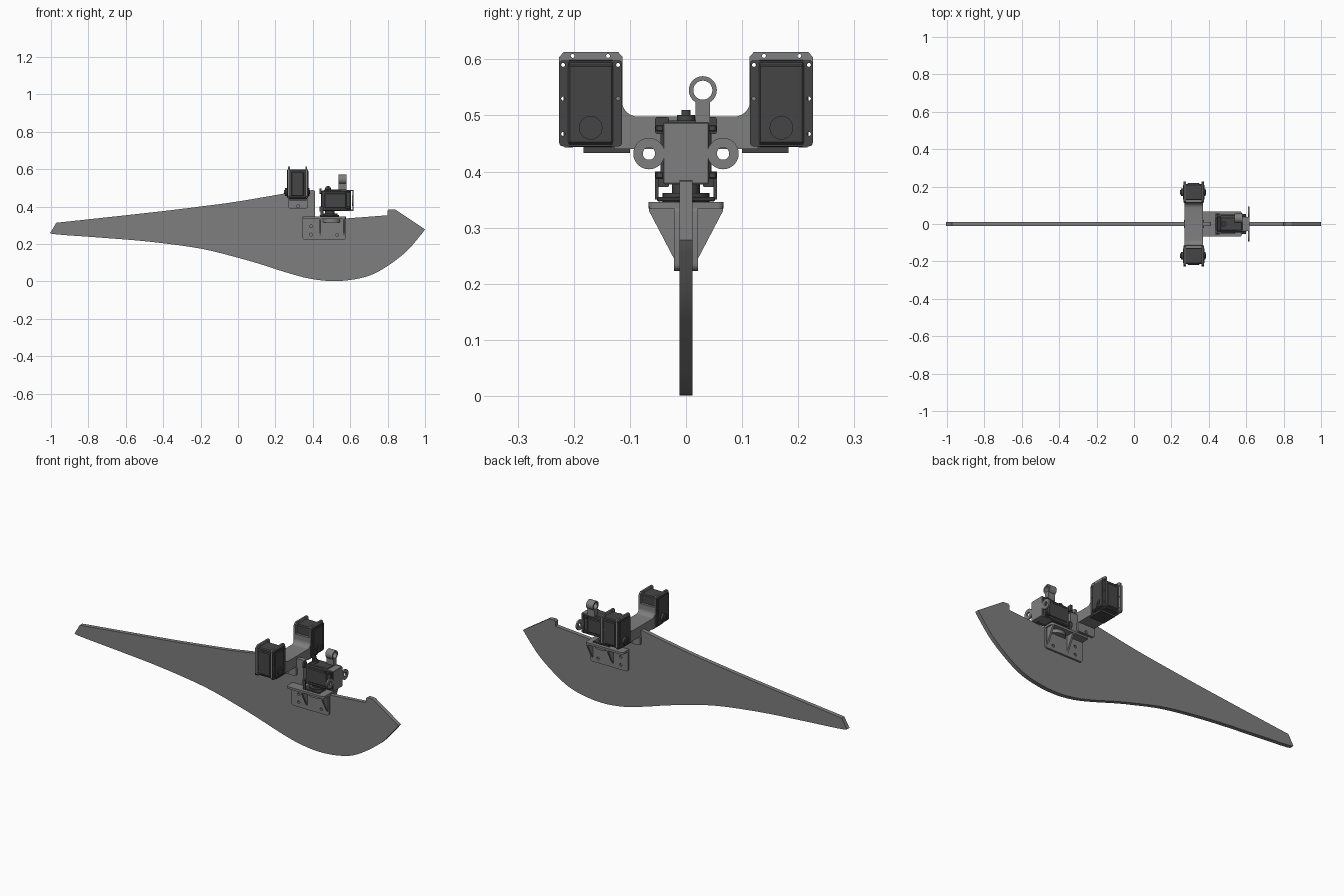
import bpy
from math import sin, cos, pi, radians
from mathutils import Matrix, Vector

if "Cube" in bpy.data.objects:
    bpy.data.objects.remove(bpy.data.objects["Cube"])


def material(name, v):
    m = bpy.data.materials.new(name)
    m.diffuse_color = (v, v, v, 1)
    m.use_nodes = True
    m.node_tree.nodes["Principled BSDF"].inputs["Base Color"].default_value = m.diffuse_color
    return m


dark = material("dark_plastic", 0.06)
grey = material("grey_plate", 0.21)

# local (u, v, depth) axes for each drawing plane
PLANES = {
    "xz": Matrix(((1, 0, 0), (0, 0, -1), (0, 1, 0))).to_4x4(),
    "yz": Matrix(((0, 0, 1), (1, 0, 0), (0, 1, 0))).to_4x4(),
    "xy": Matrix.Identity(4),
}
NORMALS = {"xz": Vector((0, 1, 0)), "yz": Vector((1, 0, 0)), "xy": Vector((0, 0, 1))}


def circle(u, v, r, n=28):
    return [(u + r * cos(2 * pi * i / n), v + r * sin(2 * pi * i / n)) for i in range(n)]


def arc(u, v, r, a, b, n=8):
    return [(u + r * cos(radians(a + (b - a) * i / n)),
             v + r * sin(radians(a + (b - a) * i / n))) for i in range(n + 1)]


def rect(u0, u1, v0, v1, r=0.004):
    return (arc(u1 - r, v1 - r, r, 0, 90, 4) + arc(u0 + r, v1 - r, r, 90, 180, 4)
            + arc(u0 + r, v0 + r, r, 180, 270, 4) + arc(u1 - r, v0 + r, r, 270, 360, 4))


def smooth(pts, n=4):
    """Catmull-Rom curve through pts."""
    p = [Vector(q) for q in [pts[0]] + pts + [pts[-1]]]
    out = []
    for i in range(1, len(p) - 2):
        a, b, c, d = p[i - 1:i + 3]
        for k in range(n):
            t = k / n
            out.append(0.5 * (2 * b + (c - a) * t + (2 * a - 5 * b + 4 * c - d) * t * t
                              + (3 * b - a - 3 * c + d) * t ** 3))
    return [tuple(q) for q in out] + [pts[-1]]


def extrude(name, plane, d0, d1, outline, holes=(), mat=grey):
    """Closed outline with holes, extruded from d0 to d1 along the plane normal."""
    cu = bpy.data.curves.new(name, "CURVE")
    cu.dimensions, cu.fill_mode, cu.extrude = "2D", "BOTH", abs(d1 - d0) / 2
    for loop in [outline, *holes]:
        s = cu.splines.new("POLY")
        s.points.add(len(loop) - 1)
        for pt, (u, v) in zip(s.points, loop):
            pt.co = (u, v, 0, 1)
        s.use_cyclic_u = True
    ob = bpy.data.objects.new(name, cu)
    bpy.context.collection.objects.link(ob)
    ob.matrix_world = Matrix.Translation(NORMALS[plane] * (d0 + d1) / 2) @ PLANES[plane]
    bpy.ops.object.select_all(action="DESELECT")
    ob.select_set(True)
    bpy.context.view_layer.objects.active = ob
    bpy.ops.object.convert(target="MESH")
    ob = bpy.context.object
    bpy.ops.object.shade_smooth_by_angle(angle=radians(25))
    ob.data.materials.append(mat)
    return ob


def box(name, x0, x1, y0, y1, z0, z1, mat=grey, bevel=0.004):
    bpy.ops.mesh.primitive_cube_add(size=1, location=((x0 + x1) / 2, (y0 + y1) / 2, (z0 + z1) / 2))
    ob = bpy.context.object
    ob.name = name
    ob.scale = (x1 - x0, y1 - y0, z1 - z0)
    bpy.ops.object.transform_apply(location=False, rotation=False)
    if bevel:
        m = ob.modifiers.new("bevel", "BEVEL")
        m.width, m.segments = bevel, 1
    ob.data.materials.append(mat)
    return ob


def mirror(pts, s):
    return [(s * u, v) for u, v in pts]


# Main blade
top = smooth([(-0.972, 0.313), (-0.474, 0.367), (-0.2, 0.4), (0, 0.427), (0.275, 0.474)])
bottom = smooth([(1, 0.278), (0.975, 0.245), (0.89, 0.15), (0.756, 0.055), (0.65, 0.016),
                 (0.515, 0.001), (0.38, 0.015), (0.25, 0.05), (0.125, 0.09), (0, 0.126),
                 (-0.2, 0.175), (-0.474, 0.212), (-0.74, 0.234), (-0.98, 0.252), (-1, 0.264)])
step = [(0.4, 0.488), (0.413, 0.482), (0.413, 0.336), (0.575, 0.336), (0.8, 0.353),
        (0.8, 0.378), (0.808, 0.385), (0.842, 0.383)]
extrude("blade", "xz", -0.0115, 0.0115, top + step + bottom)

# Pivot bracket: clamping plates, flange and gussets
for s in (-1, 1):
    screw_holes = [circle(x, z, 0.008, 16) for x, z in ((0.39, 0.25), (0.39, 0.295), (0.53, 0.248))]
    extrude("clamp_plate", "xz", s * 0.0115, s * 0.021, rect(0.345, 0.577, 0.223, 0.34, 0.012), screw_holes)
    for x in (0.435, 0.561):
        extrude("gusset", "yz", x, x + 0.01,
                mirror([(0.018, 0.338), (0.066, 0.338), (0.066, 0.33), (0.022, 0.246), (0.018, 0.246)], s))
extrude("bracket_flange", "xy", 0.334, 0.346, rect(0.345, 0.577, -0.067, 0.067, 0.012))
extrude("pivot_boss", "xy", 0.315, 0.335, circle(0.5, 0, 0.05))

# Swivel actuator body, horn and top boss
extrude("swivel_horn", "xy", 0.345, 0.362, circle(0.49, 0, 0.042), mat=dark)
extrude("swivel_shaft", "xy", 0.36, 0.38, circle(0.49, 0, 0.025), mat=dark)
box("swivel_body", 0.445, 0.605, -0.041, 0.041, 0.377, 0.485, dark, 0.005)
box("swivel_lid", 0.46, 0.58, -0.035, 0.035, 0.48, 0.491, dark)
extrude("swivel_cap", "xy", 0.485, 0.501, circle(0.48, 0, 0.016), mat=dark)
extrude("swivel_cap_screw", "xy", 0.5, 0.51, circle(0.48, 0, 0.008, 16), mat=dark)
for s in (-1, 1):
    extrude("swivel_ear", "yz", 0.437, 0.447, mirror(rect(0.03, 0.055, 0.467, 0.497), s), mat=dark)
    extrude("swivel_lower_ear", "yz", 0.437, 0.447, mirror(rect(0.03, 0.055, 0.372, 0.4), s), mat=dark)
    box("swivel_side_panel", 0.462, 0.58, s * 0.041 - 0.004, s * 0.041 + 0.004, 0.392, 0.472, dark)
    box("swivel_foot_post", 0.442, 0.456, s * 0.052 - 0.003, s * 0.052 + 0.003, 0.35, 0.4, dark, 0)
    for z in (0.393, 0.477):
        box("swivel_screw", 0.575, 0.6, s * 0.047 - 0.007, s * 0.047 + 0.007, z - 0.006, z + 0.006, dark, 0.002)
box("swivel_foot", 0.437, 0.54, -0.052, 0.052, 0.347, 0.355, dark, 0.002)

# End cover with cable rings
box("end_cover", 0.611, 0.618, -0.041, 0.041, 0.378, 0.488, bevel=0.002)
for z in (0.377, 0.482):
    box("cover_arm", 0.55, 0.617, -0.038, 0.038, z, z + 0.006, bevel=0)
for s in (-1, 1):
    extrude("side_ring", "yz", 0.609, 0.618, circle(s * 0.066, 0.432, 0.028), [circle(s * 0.066, 0.432, 0.011)])
extrude("top_ring", "yz", 0.537, 0.58, circle(0.03, 0.545, 0.025), [circle(0.03, 0.545, 0.017)])
box("top_ring_stem", 0.537, 0.58, 0.017, 0.043, 0.485, 0.525, bevel=0)

# Cross yoke: solid middle with filleted ends
right_side = ([(0.128, 0.44), (0.128, 0.55), (0.114, 0.55)] + arc(0.086, 0.526, 0.028, 0, -90))
yoke = right_side + mirror(right_side[::-1], -1)
extrude("yoke", "yz", 0.27, 0.37, yoke)
for s in (-1, 1):
    box("yoke_foot", 0.275, 0.365, *sorted((s * 0.1, s * 0.183)), 0.433, 0.446, dark, 0)

# Clamp under the yoke
for s in (-1, 1):
    extrude("yoke_clamp", "xz", s * 0.0115, s * 0.022, rect(0.268, 0.375, 0.39, 0.445, 0.012),
            [circle(0.322, 0.402, 0.008, 16)])

# Twin actuators: drilled grey frame, dark mounting ears and body
frame = [(0.113, 0.445), (0.113, 0.604), (0.121, 0.613), (0.218, 0.613), (0.226, 0.604),
         (0.226, 0.455), (0.216, 0.443)]
edge_holes = [(0.121, 0.53), (0.121, 0.59), (0.219, 0.59), (0.219, 0.53), (0.219, 0.467)]
top_holes = [(0.139, 0.606), (0.202, 0.606)]
for s in (-1, 1):
    holes = [circle(s * u, v, 0.0035, 12) for u, v in edge_holes]
    tops = [circle(s * u, v, 0.0035, 12) for u, v in top_holes]
    for x in (0.268, 0.36):
        extrude("actuator_frame", "yz", x, x + 0.009, mirror(frame, s), holes + tops)
    for x in (0.264, 0.369):
        extrude("actuator_ears", "yz", x, x + 0.004, mirror(rect(0.114, 0.226, 0.445, 0.598, 0.006), s),
                holes, dark)
    box("actuator_body", 0.262, 0.374, *sorted((s * 0.127, s * 0.213)), 0.444, 0.599, dark, 0.005)
    box("actuator_back_panel", 0.37, 0.378, *sorted((s * 0.13, s * 0.21)), 0.45, 0.59, dark, 0.003)
    box("actuator_side_panel", 0.285, 0.352, *sorted((s * 0.205, s * 0.218)), 0.455, 0.585, dark, 0.004)
    for x0, x1, r in ((0.25, 0.382, 0.021), (0.246, 0.384, 0.011)):
        extrude("actuator_shaft", "yz", x0, x1, circle(s * 0.17, 0.478, r), mat=dark)
